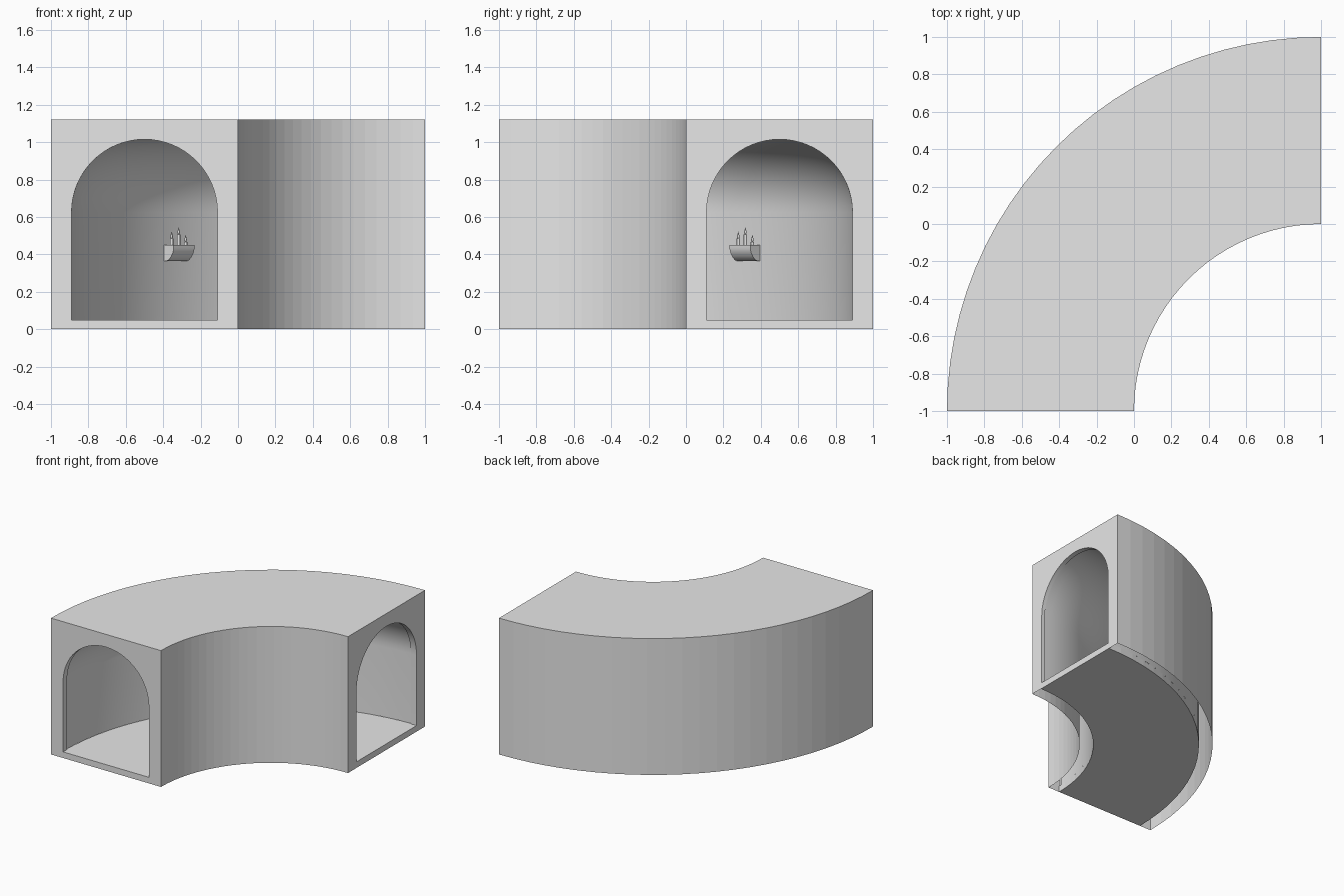
import bpy, bmesh, math

if "Cube" in bpy.data.objects:
    bpy.data.objects.remove(bpy.data.objects["Cube"])

CX, CY = 1.0, -1.0          # centre of the bend
A0, A1 = math.pi / 2, math.pi
H, FLOOR, SPRING = 1.12, 0.05, 0.625
SEGS = 24

stone = bpy.data.materials.new("light_grey")
stone.diffuse_color = (0.8, 0.8, 0.8, 1)
stone.use_nodes = True
stone.node_tree.nodes["Principled BSDF"].inputs["Base Color"].default_value = stone.diffuse_color


def ring_point(r, z, a):
    return (CX + r * math.cos(a), CY + r * math.sin(a), z)


def finish(name, bm, smooth=None):
    me = bpy.data.meshes.new(name)
    bm.to_mesh(me)
    bm.free()
    me.materials.append(stone)
    if smooth:
        for p in me.polygons:
            p.use_smooth = True
        me.set_sharp_from_angle(angle=math.radians(smooth))
    ob = bpy.data.objects.new(name, me)
    bpy.context.collection.objects.link(ob)
    return ob


def loft(name, rings, closed=False, smooth=None):
    """Skin a list of (angle, [(r, z), ...]) sections around the bend."""
    bm = bmesh.new()
    vs = [[bm.verts.new(ring_point(r, z, a)) for r, z in prof] for a, prof in rings]
    n = len(vs[0])
    for p, q in zip(vs, vs[1:]):
        for j in range(n if closed else n - 1):
            k = (j + 1) % n
            bm.faces.new((p[j], p[k], q[k], q[j]))
    return finish(name, bm, smooth)


def angles(a, b):
    return [a + (b - a) * i / SEGS for i in range(SEGS + 1)]


def arch(w, n=32):
    """Round-topped opening, from the outer foot over to the inner foot."""
    pts = [(1.5 + w, FLOOR)]
    pts += [(1.5 + w * math.cos(math.pi * i / n), SPRING + w * math.sin(math.pi * i / n))
            for i in range(n + 1)]
    return pts + [(1.5 - w, FLOOR)]


# outer shell: inner wall, roof, outer wall (open underneath)
shell = [(1, 0), (1, H), (2, H), (2, 0)]
loft("outer_shell", [(a, shell) for a in angles(A0, A1)])

# vaulted passage with a narrow lip at both mouths
W, LIP = 0.39, 0.027
mouth, vault = arch(W), arch(W + 0.008)
rings = [(A0, mouth), (A0 + LIP, mouth)]
rings += [(a, vault) for a in angles(A0 + LIP, A1 - LIP)]
rings += [(A1 - LIP, mouth), (A1, mouth)]
loft("vaulted_passage", rings, smooth=30)

# floor slab
lo, hi = 1.5 - W - 0.008, 1.5 + W + 0.008
slab = [(lo, 0), (lo, FLOOR), (hi, FLOOR), (hi, 0)]
loft("floor_slab", [(a, slab) for a in angles(A0, A1)], closed=True)

# end walls, each made of two halves around the arch
half = len(mouth) // 2
left = [(1.5, 0), (1.5, FLOOR)] + mouth[:half - 1:-1] + [(1.5, H), (1, H), (1, 0)]
left = left[::-1]
right = [(3 - r, z) for r, z in left][::-1]
for name, a in (("end_wall_right", A0), ("end_wall_front", A1)):
    bm = bmesh.new()
    for outline in (left, right):
        area = sum(p[0] * q[1] - q[0] * p[1]
                   for p, q in zip(outline, outline[1:] + outline[:1]))
        pts = outline if (area > 0) == (a == A0) else outline[::-1]
        bm.faces.new([bm.verts.new(ring_point(r, z, a)) for r, z in pts])
    bmesh.ops.remove_doubles(bm, verts=bm.verts, dist=1e-5)
    finish(name, bm)


# candle shelf on the middle of the outer wall
S = math.sqrt(0.5)


def on_wall(t, d, z):
    return (-0.345 + (t + d) * S, 0.345 + (t - d) * S, z)


side = [(-0.01, 0.365), (0.025, 0.365), (0.042, 0.37), (0.06, 0.388),
        (0.073, 0.408), (0.08, 0.43), (0.08, 0.45), (-0.01, 0.45)]
bm = bmesh.new()
ends = [[bm.verts.new(on_wall(t, d, z)) for d, z in side] for t in (-0.078, 0.078)]
for e in ends:
    bm.faces.new(e)
for j in range(len(side)):
    k = (j + 1) % len(side)
    bm.faces.new((ends[0][j], ends[0][k], ends[1][k], ends[1][j]))
bmesh.ops.recalc_face_normals(bm, faces=bm.faces)
finish("candle_shelf", bm, 30)


# candles with pointed flames
def lathe(name, base, prof, n=12):
    bm = bmesh.new()
    rows = [[bm.verts.new((base[0] + r * math.cos(2 * math.pi * i / n),
                           base[1] + r * math.sin(2 * math.pi * i / n), z))
             for i in range(n)] for r, z in prof]
    for p, q in zip(rows, rows[1:]):
        for i in range(n):
            k = (i + 1) % n
            bm.faces.new((p[i], p[k], q[k], q[i]))
    bm.faces.new(rows[0][::-1])
    bm.faces.new(rows[-1])
    finish(name, bm, 40)


for i, (t, top) in enumerate(((-0.053, 0.522), (0, 0.545), (0.053, 0.505))):
    base = on_wall(t, 0.039, 0)
    wax = top - 0.038
    lathe(f"candle_{i + 1}", base, [(0.009, 0.448), (0.009, wax), (0.002, wax + 0.001)])
    lathe(f"flame_{i + 1}", base, [(0.002, wax), (0.007, wax + 0.009), (0.006, wax + 0.016),
                                   (0.003, wax + 0.028), (0.0004, top)])
